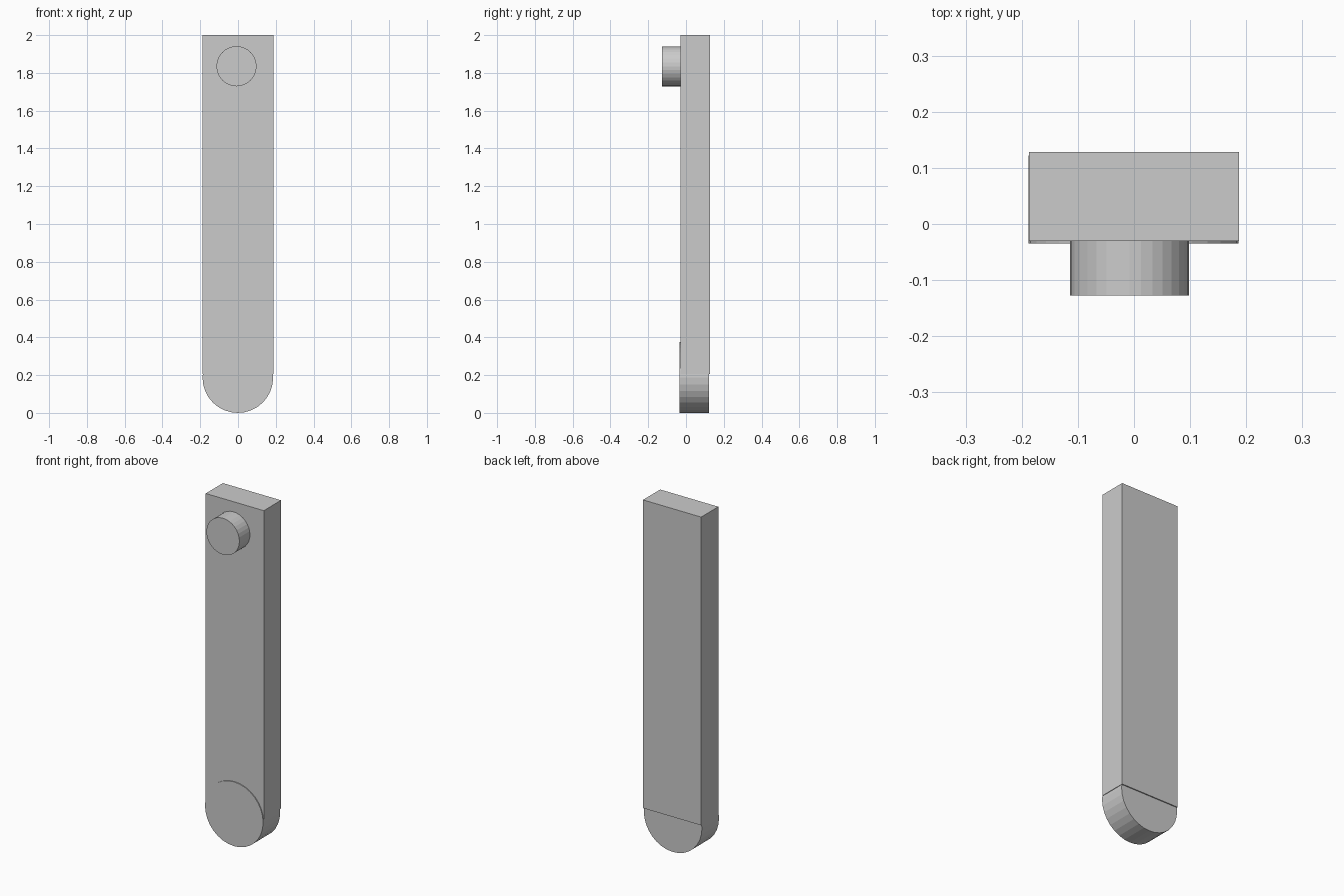
import bpy
import math

if "Cube" in bpy.data.objects:
    bpy.data.objects.remove(bpy.data.objects["Cube"])


def box(name, lo, hi):
    size = [b - a for a, b in zip(lo, hi)]
    mid = [(a + b) / 2 for a, b in zip(lo, hi)]
    bpy.ops.mesh.primitive_cube_add(size=1, location=mid)
    ob = bpy.context.object
    ob.name = name
    ob.scale = size
    bpy.ops.object.transform_apply(location=False, rotation=False, scale=True)
    return ob


def disc(name, x, z, radius, y0, y1):
    # Flat-sided cylinder with its axis along y
    bpy.ops.mesh.primitive_cylinder_add(
        vertices=32, radius=radius, depth=y1 - y0,
        location=(x, (y0 + y1) / 2, z), rotation=(math.pi / 2, 0, 0))
    ob = bpy.context.object
    ob.name = name
    return ob


# Long flat bar
box("bar", (-0.187, -0.03, 0.207), (0.187, 0.128, 2.0))

# Rounded lower end, set slightly forward of the bar
disc("rounded_end", -0.001, 0.187, 0.187, -0.035, 0.122)

# Pivot pin on the front near the top
disc("pivot_pin", -0.008, 1.835, 0.106, -0.127, -0.02)
